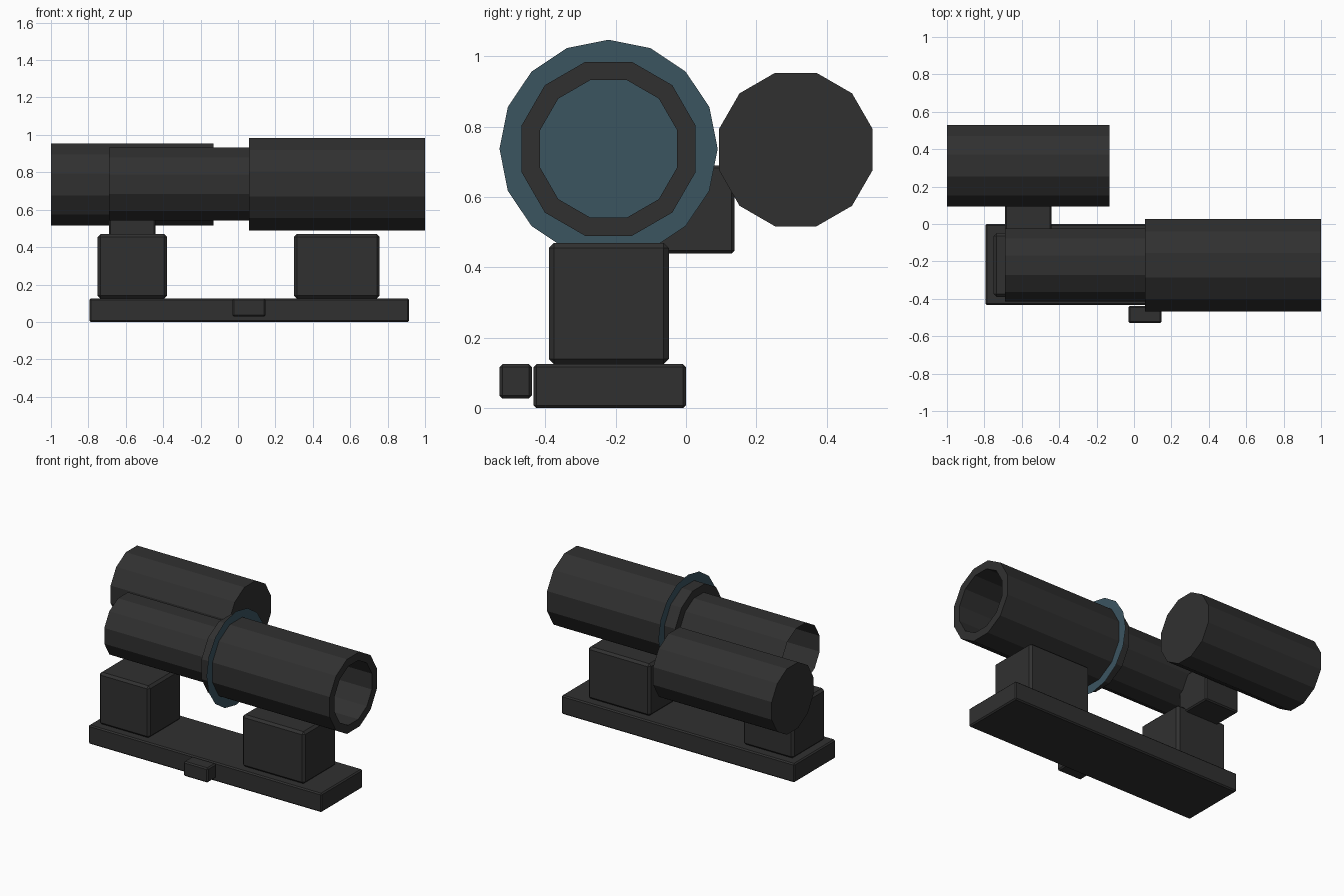
import bpy, bmesh, math
from mathutils import Matrix

cube = bpy.data.objects.get("Cube")
if cube:
    bpy.data.objects.remove(cube, do_unlink=True)


def material(name, rgb):
    m = bpy.data.materials.new(name)
    m.use_nodes = True
    m.diffuse_color = (*rgb, 1)
    m.node_tree.nodes["Principled BSDF"].inputs["Base Color"].default_value = (*rgb, 1)
    return m


black = material("matte black", (0.03, 0.03, 0.03))
blue = material("lens blue", (0.044, 0.09, 0.118))


def finish(name, bm, mat):
    mesh = bpy.data.meshes.new(name)
    bm.to_mesh(mesh)
    bm.free()
    mesh.materials.append(mat)
    obj = bpy.data.objects.new(name, mesh)
    bpy.context.collection.objects.link(obj)
    return obj


def block(name, x, y, z, bevel):
    """Bevelled box given by its (min, max) on each axis."""
    size = [b - a for a, b in (x, y, z)]
    mid = [(a + b) / 2 for a, b in (x, y, z)]
    bm = bmesh.new()
    bmesh.ops.create_cube(bm, size=1, matrix=Matrix.Translation(mid) @ Matrix.Diagonal((*size, 1)))
    obj = finish(name, bm, black)
    mod = obj.modifiers.new("edge bevel", "BEVEL")
    mod.width = bevel
    mod.segments = 1


def lathe(name, profile, y, z, sides, turn, mat, closed=False):
    """Sweep (x, radius) points round an axis along x; radius 0 caps an end."""
    bm = bmesh.new()
    rings = []
    for x, r in profile:
        ring = []
        for i in range(sides):
            a = 2 * math.pi * (i + turn) / sides
            ring.append(bm.verts.new((x, y + r * math.cos(a), z + r * math.sin(a))))
        rings.append(ring)
    for a, b in zip(rings, rings[1:]):
        for i in range(sides):
            j = (i + 1) % sides
            bm.faces.new((a[i], a[j], b[j], b[i]))
    if closed:
        bm.faces.new(rings[0])
        if len(rings) > 1:
            bm.faces.new(rings[-1])
    bmesh.ops.recalc_face_normals(bm, faces=bm.faces)
    return finish(name, bm, mat)


# Rail clamp and its side knob
block("base_plate", (-0.795, 0.915), (-0.433, 0), (0, 0.125), 0.008)
block("side_knob", (-0.03, 0.148), (-0.53, -0.438), (0.028, 0.125), 0.008)

# Supports under the tube
for name, x in (("rear_mount", (-0.75, -0.38)), ("front_mount", (0.3, 0.757))):
    block(name, x, (-0.39, -0.049), (0.125, 0.47), 0.015)

# Main tube: thin eyepiece body, wider front sleeve, open bore
AXIS_Y, AXIS_Z = -0.22, 0.737
lathe("main_tube", [(-0.69, 0.202), (0.06, 0.202), (0.06, 0.256), (1, 0.256), (1, 0.202), (0.06, 0.202)],
      AXIS_Y, AXIS_Z, 12, 0.5, black)

# Flat lens disc crossing the sleeve
lathe("lens_disc", [(0.14, 0.31)], AXIS_Y, AXIS_Z, 16, 0, blue, closed=True)

# Side cylinder and the arm that carries it
lathe("side_cylinder", [(-1, 0.226), (-0.13, 0.226)], 0.312, 0.735, 12, 0.5, black, closed=True)
block("side_arm", (-0.69, -0.44), (-0.11, 0.138), (0.44, 0.69), 0.008)
